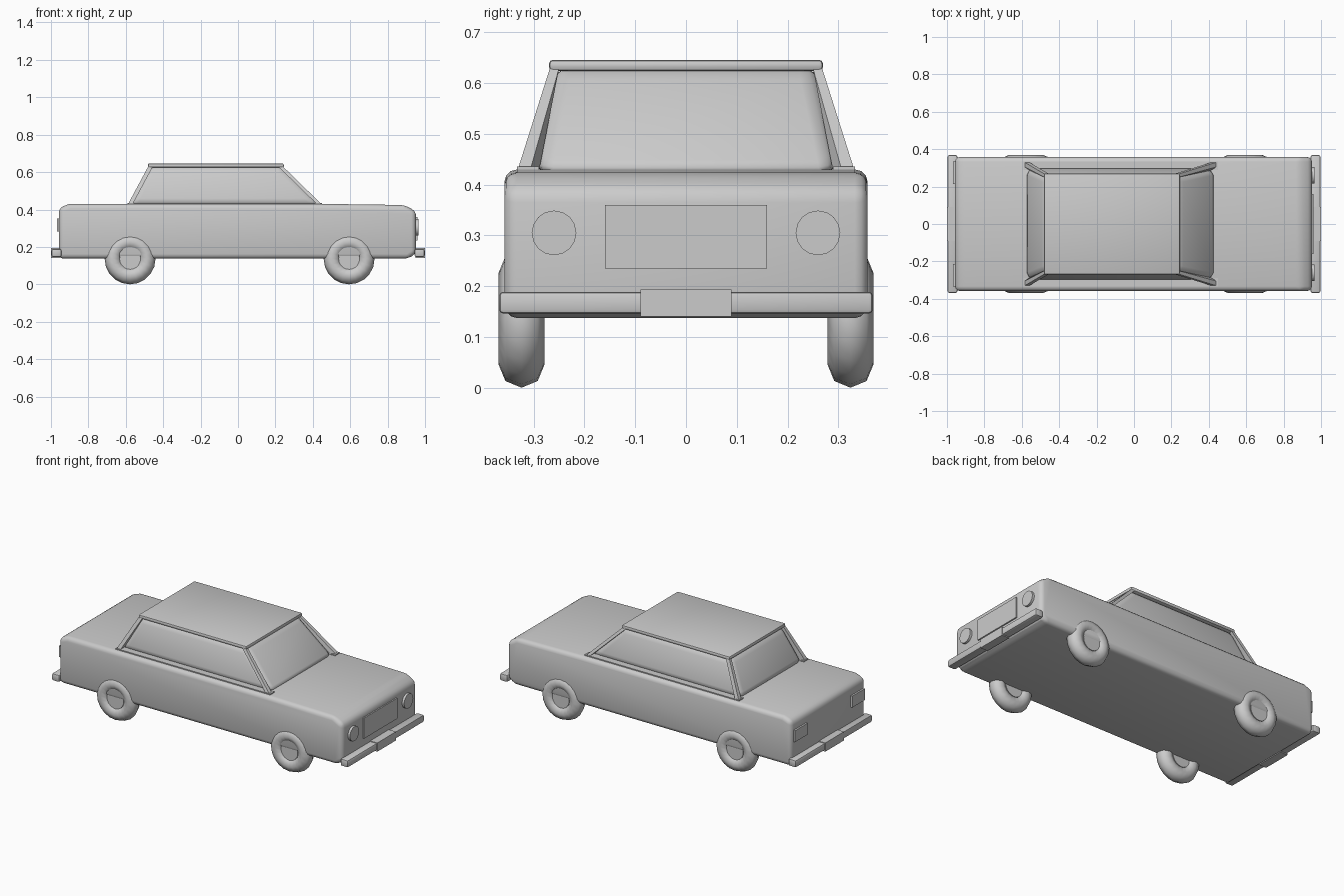
import bpy, bmesh, math
from mathutils import Vector

if "Cube" in bpy.data.objects:
    bpy.data.objects.remove(bpy.data.objects["Cube"])


def finish(obj, bevel=0, segs=2, angle=40):
    if bevel:
        m = obj.modifiers.new("Bevel", 'BEVEL')
        m.width, m.segments, m.limit_method = bevel, segs, 'ANGLE'
        m.angle_limit = math.radians(25)
    bpy.ops.object.select_all(action='DESELECT')
    obj.select_set(True)
    bpy.context.view_layer.objects.active = obj
    if bevel:
        bpy.ops.object.modifier_apply(modifier="Bevel")
    bpy.ops.object.shade_smooth_by_angle(angle=math.radians(angle))
    return obj


def loft(name, ring_a, ring_b, bevel=0, segs=2, angle=40):
    """Closed solid between two matching rings of points."""
    bm = bmesh.new()
    a = [bm.verts.new(p) for p in ring_a]
    b = [bm.verts.new(p) for p in ring_b]
    n = len(a)
    bm.faces.new(a)
    bm.faces.new(b[::-1])
    for i in range(n):
        bm.faces.new((a[i], b[i], b[(i + 1) % n], a[(i + 1) % n]))
    bmesh.ops.recalc_face_normals(bm, faces=bm.faces)
    me = bpy.data.meshes.new(name)
    bm.to_mesh(me)
    bm.free()
    obj = bpy.data.objects.new(name, me)
    bpy.context.collection.objects.link(obj)
    return finish(obj, bevel, segs, angle)


def rect(x0, x1, y0, y1, z):
    return [(x0, y0, z), (x1, y0, z), (x1, y1, z), (x0, y1, z)]


def box(name, x, y, z, bevel=0, segs=2):
    return loft(name, rect(*x, *y, z[0]), rect(*x, *y, z[1]), bevel, segs)


def disc(name, loc, r, depth, axis, verts):
    rot = (0, math.pi / 2, 0) if axis == 'X' else (math.pi / 2, 0, 0)
    bpy.ops.mesh.primitive_cylinder_add(vertices=verts, radius=r, depth=depth,
                                        location=loc, rotation=rot)
    bpy.context.object.name = name
    return finish(bpy.context.object)


# Body: side profile extruded across the width
profile = [(-0.957, 0.137), (0.91, 0.137), (0.952, 0.165), (0.952, 0.39),
           (0.89, 0.424), (0.45, 0.43), (-0.90, 0.43), (-0.957, 0.41)]
loft("body", [(x, -0.358, z) for x, z in profile],
     [(x, 0.358, z) for x, z in profile], 0.03, 3)

# Cabin glass with rounded corners
loft("cabin", rect(-0.585, 0.445, -0.305, 0.305, 0.42),
     rect(-0.475, 0.235, -0.26, 0.26, 0.635), 0.04, 3, 60)

# Roof panel
box("roof", (-0.482, 0.245), (-0.27, 0.27), (0.624, 0.646), 0.008)

# Slanted window frames on each side
for side, s in (("right", -1), ("left", 1)):
    lo, hi = 0.425, 0.63
    for name, xb, xt, w in (("front_pillar", 0.45, 0.24, -0.025),
                            ("rear_pillar", -0.59, -0.48, 0.025)):
        loft(f"{name}_{side}",
             [(xb, s * 0.333, lo), (xb + w, s * 0.333, lo),
              (xb + w, s * 0.29, lo), (xb, s * 0.308, lo)],
             [(xt, s * 0.268, hi), (xt + w, s * 0.268, hi),
              (xt + w, s * 0.25, hi), (xt, s * 0.25, hi)])
    box(f"window_sill_{side}", (-0.59, 0.45),
        sorted((s * 0.29, s * 0.333)), (0.415, 0.436))

# Bumpers and plates
for end, s in (("front", 1), ("rear", -1)):
    box(f"{end}_bumper", sorted((s * 0.945, s * 0.996)),
        (-0.368, 0.368), (0.146, 0.189), 0.008)
    box(f"{end}_plate", sorted((s * 0.95, s * 1.0)), (-0.09, 0.09), (0.14, 0.193))

# Grille, headlights and tail lights
box("grille", (0.94, 0.96), (-0.16, 0.16), (0.235, 0.36))
for side, s in (("right", -1), ("left", 1)):
    disc(f"headlight_{side}", (0.952, s * 0.26, 0.305), 0.044, 0.028, 'X', 16)
    box(f"tail_light_{side}", (-0.968, -0.94),
        sorted((s * 0.215, s * 0.335)), (0.283, 0.352))

# Wheels: tyre and hub
for side, s in (("right", -1), ("left", 1)):
    for end, x in (("front", 0.594), ("rear", -0.577)):
        loc = (x, s * 0.324, 0.136)
        bpy.ops.mesh.primitive_torus_add(
            major_radius=0.091, minor_radius=0.045, major_segments=20,
            minor_segments=8, location=loc, rotation=(math.pi / 2, 0, 0))
        bpy.context.object.name = f"{end}_tyre_{side}"
        finish(bpy.context.object, angle=60)
        disc(f"{end}_hub_{side}", loc, 0.056, 0.062, 'Y', 20)
